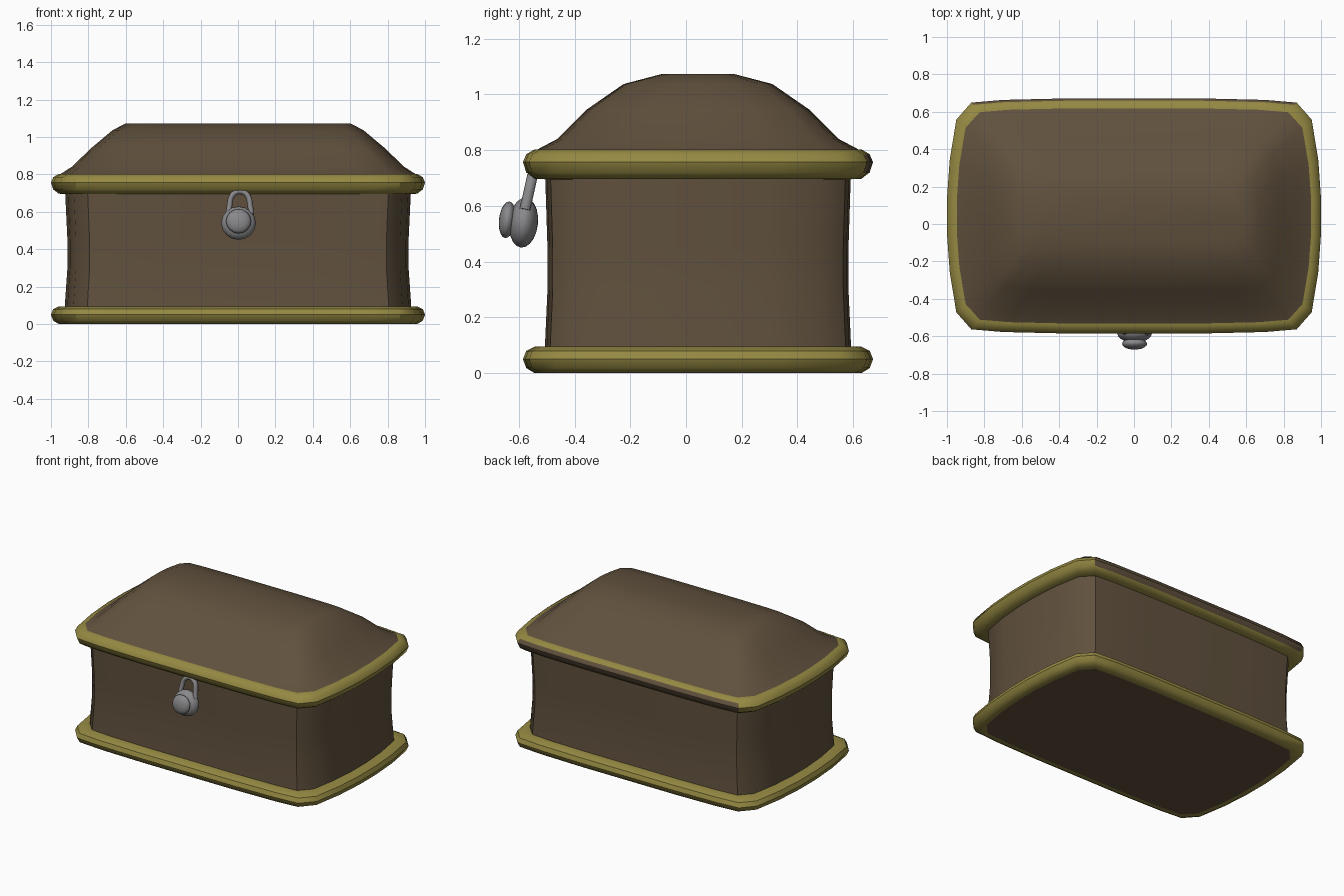
import bpy, bmesh, math
from mathutils import Vector, Matrix

if "Cube" in bpy.data.objects:
    bpy.data.objects.remove(bpy.data.objects["Cube"])

CY = 0.043  # chest centre in y


def material(name, rgb):
    m = bpy.data.materials.new(name)
    m.diffuse_color = (*rgb, 1)
    m.use_nodes = True
    m.node_tree.nodes["Principled BSDF"].inputs["Base Color"].default_value = m.diffuse_color
    return m


BROWN = material("brown wood", (0.118, 0.082, 0.047))
GOLD = material("dull gold", (0.30, 0.25, 0.055))
STEEL = material("grey steel", (0.25, 0.25, 0.26))

# One quadrant of the bulging plan outline, normalised to half sizes of 1
QUAD = [(1, 0.15), (0.985, 0.48), (0.95, 0.82), (0.87, 0.965), (0.7, 0.988), (0.38, 1)]
OUTLINE = (QUAD + [(-x, y) for x, y in reversed(QUAD)]
           + [(-x, -y) for x, y in QUAD] + [(x, -y) for x, y in reversed(QUAD)])


def finish(bm, name, mats, angle=40):
    bmesh.ops.recalc_face_normals(bm, faces=bm.faces)
    me = bpy.data.meshes.new(name)
    bm.to_mesh(me)
    bm.free()
    for m in mats:
        me.materials.append(m)
    ob = bpy.data.objects.new(name, me)
    bpy.context.collection.objects.link(ob)
    bpy.context.view_layer.objects.active = ob
    ob.select_set(True)
    bpy.ops.object.shade_smooth_by_angle(angle=math.radians(angle))
    ob.select_set(False)
    return ob


def bridge(bm, a, b):
    n = len(a)
    for i in range(n):
        bm.faces.new((a[i], a[(i + 1) % n], b[(i + 1) % n], b[i]))


def stack(levels, closed_ring=False):
    """Loft the outline through (half x, half y, z) levels."""
    bm = bmesh.new()
    loops = [[bm.verts.new((x * hx, CY + y * hy, z)) for x, y in OUTLINE]
             for hx, hy, z in levels]
    for a, b in zip(loops, loops[1:]):
        bridge(bm, a, b)
    if closed_ring:
        bridge(bm, loops[-1], loops[0])
    else:
        bm.faces.new(loops[0])
        bm.faces.new(loops[-1])
    return bm


def rim(profile):
    return stack([(1 - d, 0.628 - d, z) for d, z in profile], True)


# Box body, slightly waisted
body = stack([(0.93, 0.558, 0), (0.926, 0.549, 0.1), (0.912, 0.54, 0.3),
              (0.912, 0.54, 0.45), (0.924, 0.548, 0.7), (0.924, 0.548, 0.76)])
finish(body, "box_body", [BROWN])

# Base rim
finish(rim([(0.07, 0), (0.042, 0), (0.012, 0.018), (0, 0.05), (0.012, 0.08),
            (0.042, 0.095), (0.09, 0.095)]), "base_rim", [GOLD])

# Lid rim, with a brown band along its back
bm = rim([(0.09, 0.695), (0.042, 0.697), (0.012, 0.72), (0, 0.757), (0.012, 0.785),
          (0.042, 0.803), (0.09, 0.803)])
bm.faces.ensure_lookup_table()
for f in bm.faces:
    c = f.calc_center_median()
    if c.y > CY + 0.595 and 0.72 < c.z < 0.785 and abs(c.x) < 0.87:
        f.material_index = 1
finish(bm, "lid_rim", [GOLD, BROWN])

# Hipped, rounded lid
finish(stack([(0.96, 0.59, 0.795), (0.89, 0.505, 0.84), (0.78, 0.4, 0.945),
              (0.67, 0.267, 1.037), (0.6, 0.13, 1.073)]), "lid", [BROWN])


# Padlock
def ellipsoid(name, centre, radii, tilt):
    bm = bmesh.new()
    mat = (Matrix.Translation(centre) @ Matrix.Rotation(tilt, 4, 'X')
           @ Matrix.Diagonal((*radii, 1)) @ Matrix.Rotation(math.pi / 2, 4, 'X'))
    bmesh.ops.create_uvsphere(bm, u_segments=16, v_segments=10, radius=1, matrix=mat)
    finish(bm, name, [STEEL], 60)


ellipsoid("lock_body", (0.003, -0.583, 0.54), (0.093, 0.052, 0.09), -0.1)
ellipsoid("lock_face", (0.003, -0.641, 0.55), (0.067, 0.03, 0.066), -0.12)

# Shackle: a tube along an arch leaning back to the lid
path = [(-0.062, 0)] + [(-0.052 * math.cos(t), 0.07 + 0.055 * math.sin(t))
                        for t in [math.pi * i / 10 for i in range(11)]] + [(0.062, 0)]
lean = Matrix.Translation((0.01, -0.578, 0.587)) @ Matrix.Rotation(-0.22, 4, 'X')
bm = bmesh.new()
rings = []
for i, (u, v) in enumerate(path):
    p, q = path[max(i - 1, 0)], path[min(i + 1, len(path) - 1)]
    side = Vector((q[1] - p[1], 0, p[0] - q[0])).normalized()
    ring = []
    for k in range(8):
        a = math.tau * k / 8
        co = Vector((u, 0, v)) + side * 0.015 * math.cos(a) + Vector((0, 0.019 * math.sin(a), 0))
        ring.append(bm.verts.new(lean @ co))
    rings.append(ring)
for a, b in zip(rings, rings[1:]):
    bridge(bm, a, b)
bm.faces.new(rings[0])
bm.faces.new(rings[-1])
finish(bm, "lock_shackle", [STEEL], 60)
